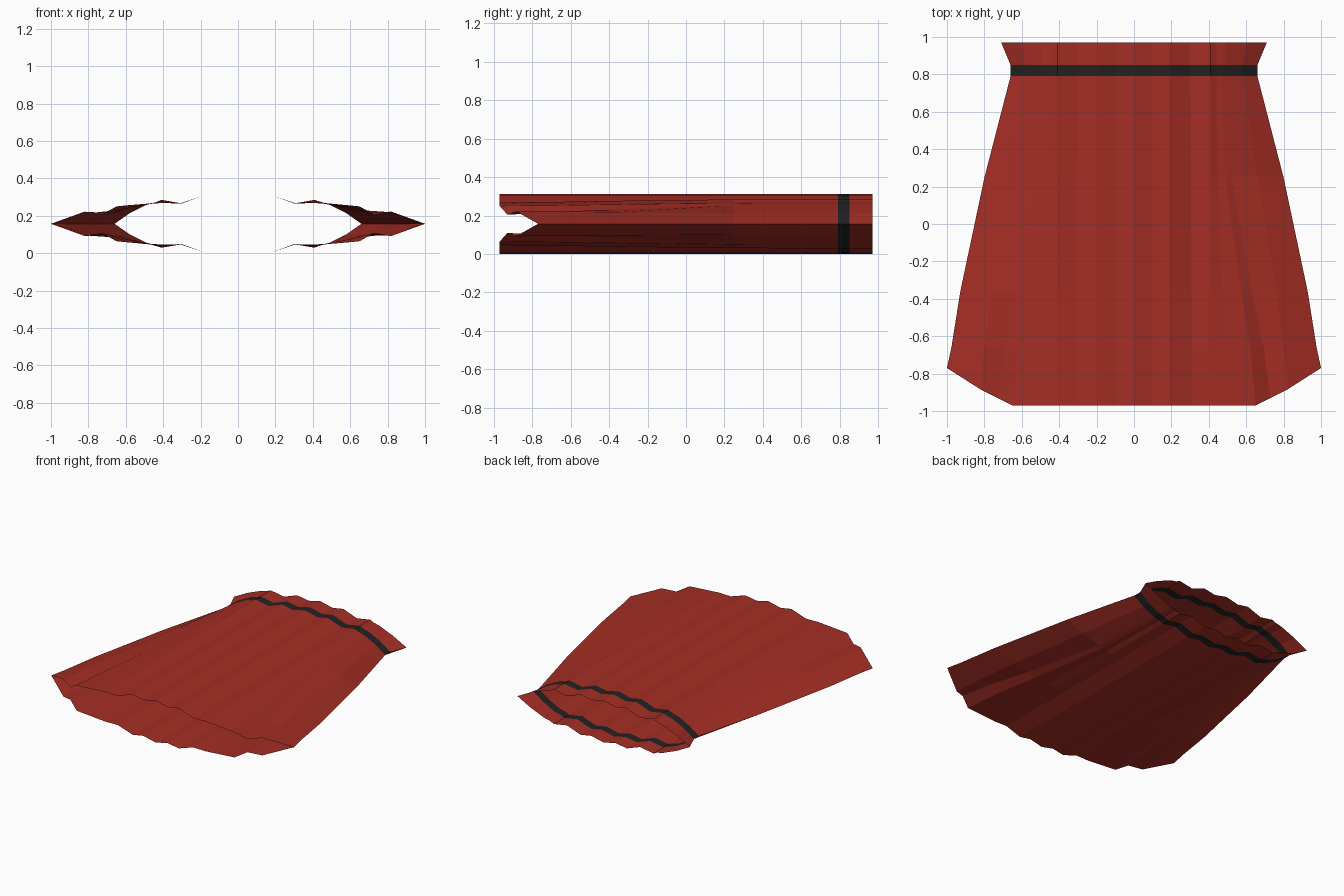
import bpy
import bmesh

cube = bpy.data.objects.get("Cube")
if cube:
    bpy.data.objects.remove(cube)


def make_material(name, colour):
    mat = bpy.data.materials.new(name)
    mat.use_nodes = True
    mat.diffuse_color = colour
    mat.node_tree.nodes["Principled BSDF"].inputs["Base Color"].default_value = colour
    return mat


red = make_material("red cloth", (0.37, 0.027, 0.018, 1))
black = make_material("black band", (0.016, 0.016, 0.016, 1))

MID_Z = 0.157

# Pleat lines from centre to side seam:
# waist x, hem x, waist z, hem z, hem y, spread power
PLEATS = [
    (0, 0, 0.313, 0.313, -0.97, 1),
    (0.1, 0.1, 0.29, 0.29, -0.97, 1),
    (0.19, 0.19, 0.306, 0.306, -0.97, 1),
    (0.3, 0.31, 0.266, 0.266, -0.97, 1),
    (0.41, 0.41, 0.285, 0.268, -0.97, 1),
    (0.44, 0.49, 0.27, 0.262, -0.97, 2),
    (0.465, 0.65, 0.265, 0.25, -0.97, 2.3),
    (0.49, 0.73, 0.258, 0.205, -0.93, 2.3),
    (0.58, 0.82, 0.213, 0.222, -0.885, 1.2),
    (0.66, 1, MID_Z, MID_Z, -0.77, 1),
]

# Rows from waist to hem: y (None follows the curved hem) and amount of flare
ROWS = [(0.97, 0.147), (0.85, 0), (0.79, 0), (0.25, 0.41),
        (-0.36, 0.79), (-0.66, 0.93), (None, 1)]
BAND_ROW = 1


def pleat_point(pleat, row):
    waist_x, hem_x, waist_z, hem_z, hem_y, power = pleat
    y, flare = row
    x = waist_x + (hem_x - waist_x) * flare ** power
    z = waist_z + (hem_z - waist_z) * flare ** 3
    return x, hem_y if y is None else y, z


def add_quarter(bm, side, face):
    """One quarter of the flattened tube; side mirrors x, face mirrors z."""
    grid = []
    for row in ROWS:
        points = [pleat_point(p, row) for p in PLEATS]
        grid.append([bm.verts.new((side * x, y, MID_Z + face * (z - MID_Z)))
                     for x, y, z in points])
    for i in range(len(ROWS) - 1):
        for j in range(len(PLEATS) - 1):
            quad = [grid[i][j], grid[i + 1][j],
                    grid[i + 1][j + 1], grid[i][j + 1]]
            if side * face < 0:
                quad.reverse()
            bm.faces.new(quad).material_index = int(i == BAND_ROW)


# Pleated skirt lying flat, open at waist and hem
bm = bmesh.new()
for side in (1, -1):
    for face in (1, -1):
        add_quarter(bm, side, face)
bmesh.ops.remove_doubles(bm, verts=bm.verts[:], dist=0.0005)

mesh = bpy.data.meshes.new("pleated_skirt")
bm.to_mesh(mesh)
bm.free()
mesh.materials.append(red)
mesh.materials.append(black)
skirt = bpy.data.objects.new("pleated_skirt", mesh)
bpy.context.collection.objects.link(skirt)
